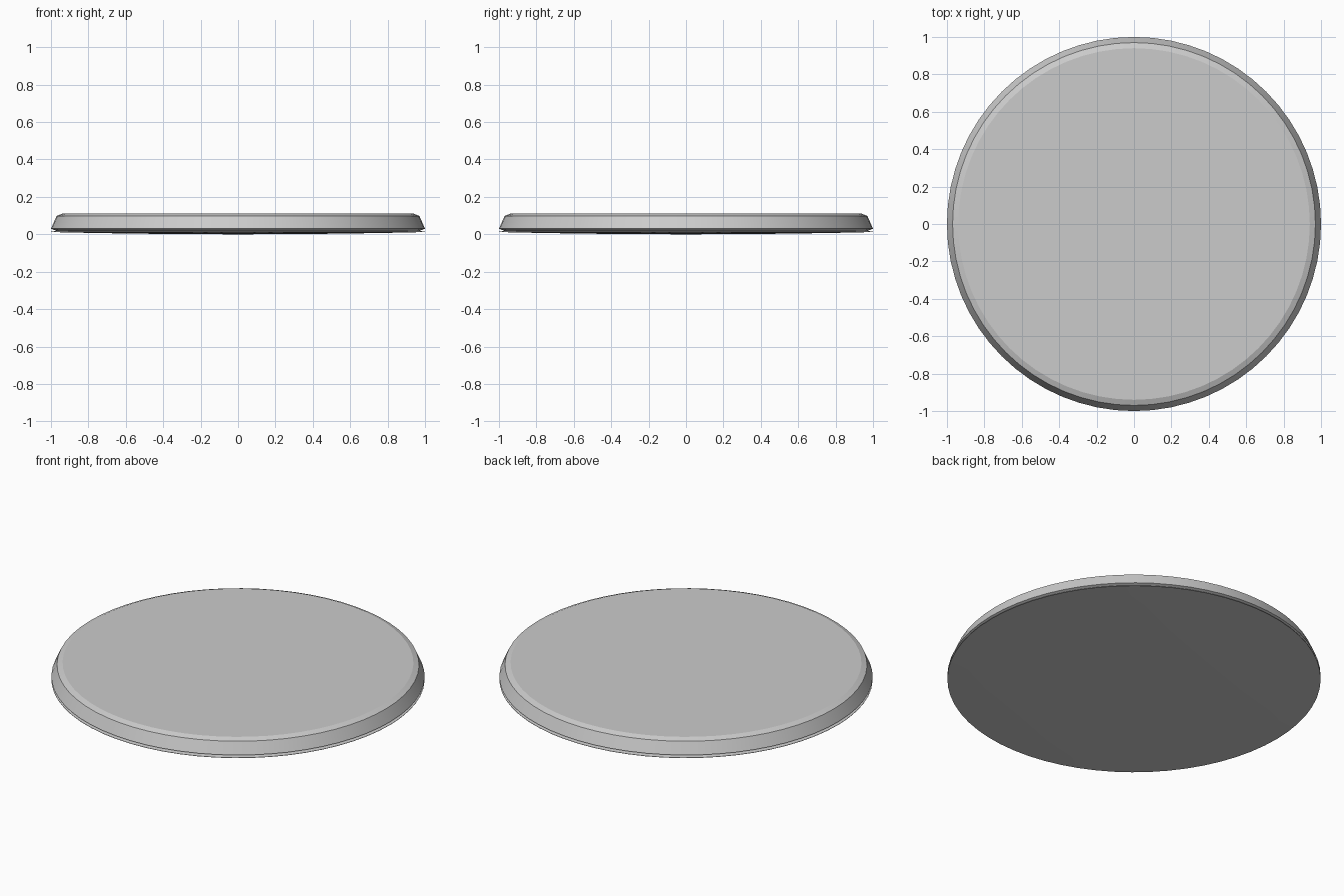
import bpy, bmesh, math

if "Cube" in bpy.data.objects:
    bpy.data.objects.remove(bpy.data.objects["Cube"])

SEGMENTS = 64


def lathe(name, profile):
    """Spin an (r, z) profile around the z axis; r = 0 ends become poles."""
    bm = bmesh.new()
    verts = [bm.verts.new((r, 0, z)) for r, z in profile]
    edges = [bm.edges.new(pair) for pair in zip(verts, verts[1:])]
    bmesh.ops.spin(bm, geom=verts + edges, cent=(0, 0, 0), axis=(0, 0, 1),
                   angle=math.tau, steps=SEGMENTS, use_duplicate=False)
    bmesh.ops.remove_doubles(bm, verts=bm.verts[:], dist=1e-5)
    bmesh.ops.recalc_face_normals(bm, faces=bm.faces[:])
    mesh = bpy.data.meshes.new(name)
    bm.to_mesh(mesh)
    bm.free()
    obj = bpy.data.objects.new(name, mesh)
    bpy.context.collection.objects.link(obj)
    bpy.ops.object.select_all(action='DESELECT')
    obj.select_set(True)
    bpy.context.view_layer.objects.active = obj
    bpy.ops.object.shade_smooth_by_angle(angle=math.radians(20))
    return obj


# Very shallow domed underside, out to a thin rim
underside = [(r, 0.012 * r * r) for r in (0, 0.2, 0.4, 0.6, 0.8, 0.9, 1.0)]
# Groove, sloping side wall, chamfer and flat top
upper = [(1.0, 0.014), (0.97, 0.018), (1.0, 0.03), (0.97, 0.098),
         (0.94, 0.11), (0, 0.11)]

lathe("round_disc", underside + upper)
